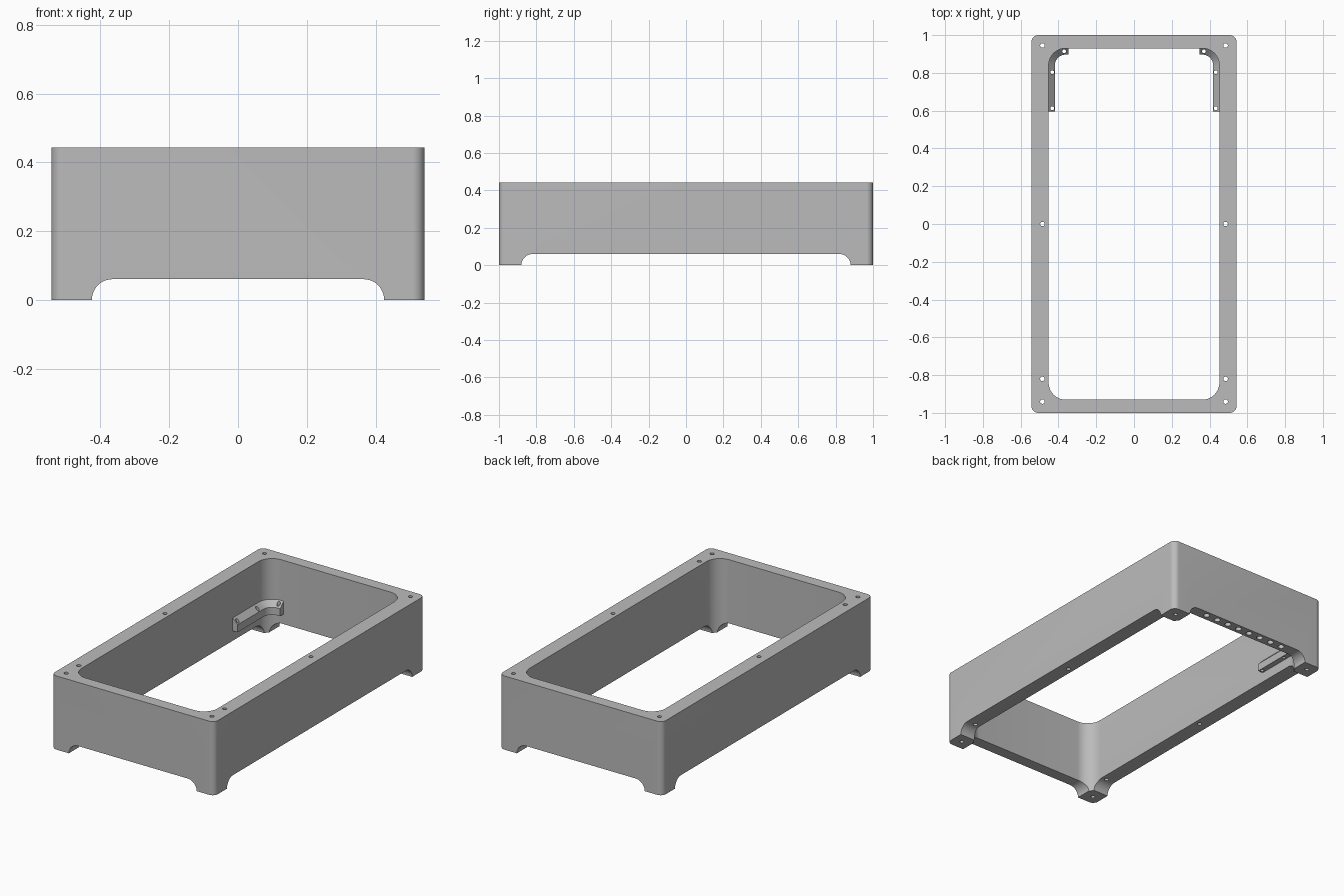
import bpy, bmesh
from math import pi, sin, cos, radians
from mathutils import Vector, Matrix

if "Cube" in bpy.data.objects:
    bpy.data.objects.remove(bpy.data.objects["Cube"], do_unlink=True)

grey = bpy.data.materials.new("plain grey")
grey.use_nodes = True
grey.diffuse_color = (0.5, 0.5, 0.5, 1)
grey.node_tree.nodes["Principled BSDF"].inputs["Base Color"].default_value = (0.5, 0.5, 0.5, 1)


def make_object(name, bm):
    bmesh.ops.recalc_face_normals(bm, faces=bm.faces[:])
    mesh = bpy.data.meshes.new(name)
    bm.to_mesh(mesh)
    bm.free()
    mesh.materials.append(grey)
    obj = bpy.data.objects.new(name, mesh)
    bpy.context.collection.objects.link(obj)
    return obj


def arc(cx, cy, r, start, end, steps=12):
    angles = [radians(start + (end - start) * i / steps) for i in range(steps + 1)]
    return [Vector((cx + r * cos(a), cy + r * sin(a), 0)) for a in angles]


def rounded_rect(hx, hy, r):
    points = []
    for i, (sx, sy) in enumerate([(1, 1), (-1, 1), (-1, -1), (1, -1)]):
        points += arc(sx * (hx - r), sy * (hy - r), r, 90 * i, 90 * i + 90)
    return points


def prism(name, points, depth, matrix):
    """Extrude an outline along its local z, then place it."""
    bm = bmesh.new()
    face = bm.faces.new([bm.verts.new(p) for p in points])
    top = bmesh.ops.extrude_face_region(bm, geom=[face])["geom"]
    verts = [v for v in top if isinstance(v, bmesh.types.BMVert)]
    bmesh.ops.translate(bm, vec=(0, 0, depth), verts=verts)
    bm.transform(matrix)
    return make_object(name, bm)


def drill(name, spots, radius, z0, z1):
    bm = bmesh.new()
    for x, y in spots:
        bmesh.ops.create_cone(bm, cap_ends=True, segments=20, radius1=radius, radius2=radius,
                              depth=z1 - z0, matrix=Matrix.Translation((x, y, (z0 + z1) / 2)))
    return make_object(name, bm)


def cut(target, cutter):
    cutter.hide_render = True
    mod = target.modifiers.new("cut", 'BOOLEAN')
    mod.operation = 'DIFFERENCE'
    mod.solver = 'EXACT'
    mod.object = cutter
    bpy.context.view_layer.objects.active = target
    bpy.ops.object.modifier_apply(modifier=mod.name)
    bpy.data.objects.remove(cutter, do_unlink=True)


def finish(obj):
    bpy.ops.object.select_all(action='DESELECT')
    obj.select_set(True)
    bpy.context.view_layer.objects.active = obj
    bpy.ops.object.shade_smooth_by_angle(angle=radians(30))


# Main frame: rounded block with an open middle
HEIGHT, HX, HY = 0.443, 0.5425, 1.0
IX, IY, IR = 0.452, 0.93, 0.09
frame = prism("frame", rounded_rect(HX, HY, 0.035), HEIGHT, Matrix())
cut(frame, prism("opening", rounded_rect(IX, IY, IR), 1, Matrix.Translation((0, 0, -0.3))))

# Arched gaps between the feet, on the ends and the long sides
end_turn = Matrix.Rotation(pi / 2, 4, 'X')
side_turn = Matrix.Rotation(pi / 2, 4, 'Z') @ end_turn
for name, half, turn in [("end_gap", 0.425, end_turn), ("side_gap", 0.88, side_turn)]:
    r = 0.06
    outline = [Vector((half, -0.1, 0))] + arc(half - r, 0, r, 0, 90)
    outline += arc(r - half, 0, r, 90, 180) + [Vector((-half, -0.1, 0))]
    cut(frame, prism(name, outline, 3, turn @ Matrix.Translation((0, 0, -1.5))))

# Screw holes through the rim, and a row of blind holes under the back wall
screws = [(s * 0.485, y) for s in (-1, 1) for y in (-0.94, -0.82, 0, 0.945)]
cut(frame, drill("screw_holes", screws, 0.012, -0.2, 0.7))
row = [(-0.275 + 0.55 * i / 7, 0.967) for i in range(8)]
cut(frame, drill("vent_holes", row, 0.018, -0.05, 0.16))
finish(frame)

# Corner brackets: a sloped ledge swept round each back inner corner
section = [(-0.004, 0.12), (0.033, 0.12), (0.033, 0.165), (-0.004, 0.202)]
for side, label in [(1, "left"), (-1, "right")]:
    cx, cy = IX - IR, IY - IR
    path = [(Vector((IX, 0.595, 0)), Vector((-1, 0, 0)))]
    for p in arc(cx, cy, IR, 0, 90):
        path.append((p, (Vector((cx, cy, 0)) - p).normalized()))
    path.append((Vector((0.348, IY, 0)), Vector((0, -1, 0))))
    bm = bmesh.new()
    rings = []
    for p, inward in path:
        spots = [p + inward * d + Vector((0, 0, z)) for d, z in section]
        rings.append([bm.verts.new((side * v.x, v.y, v.z)) for v in spots])
    for a, b in zip(rings, rings[1:]):
        for i in range(4):
            j = (i + 1) % 4
            bm.faces.new((a[i], a[j], b[j], b[i]))
    bm.faces.new(rings[0])
    bm.faces.new(rings[-1])
    bracket = make_object(label + "_bracket", bm)
    spots = [(side * x, y) for x, y in [(0.433, 0.613), (0.433, 0.803), (0.37, 0.914)]]
    cut(bracket, drill("bracket_holes", spots, 0.01, 0.05, 0.3))
    finish(bracket)
